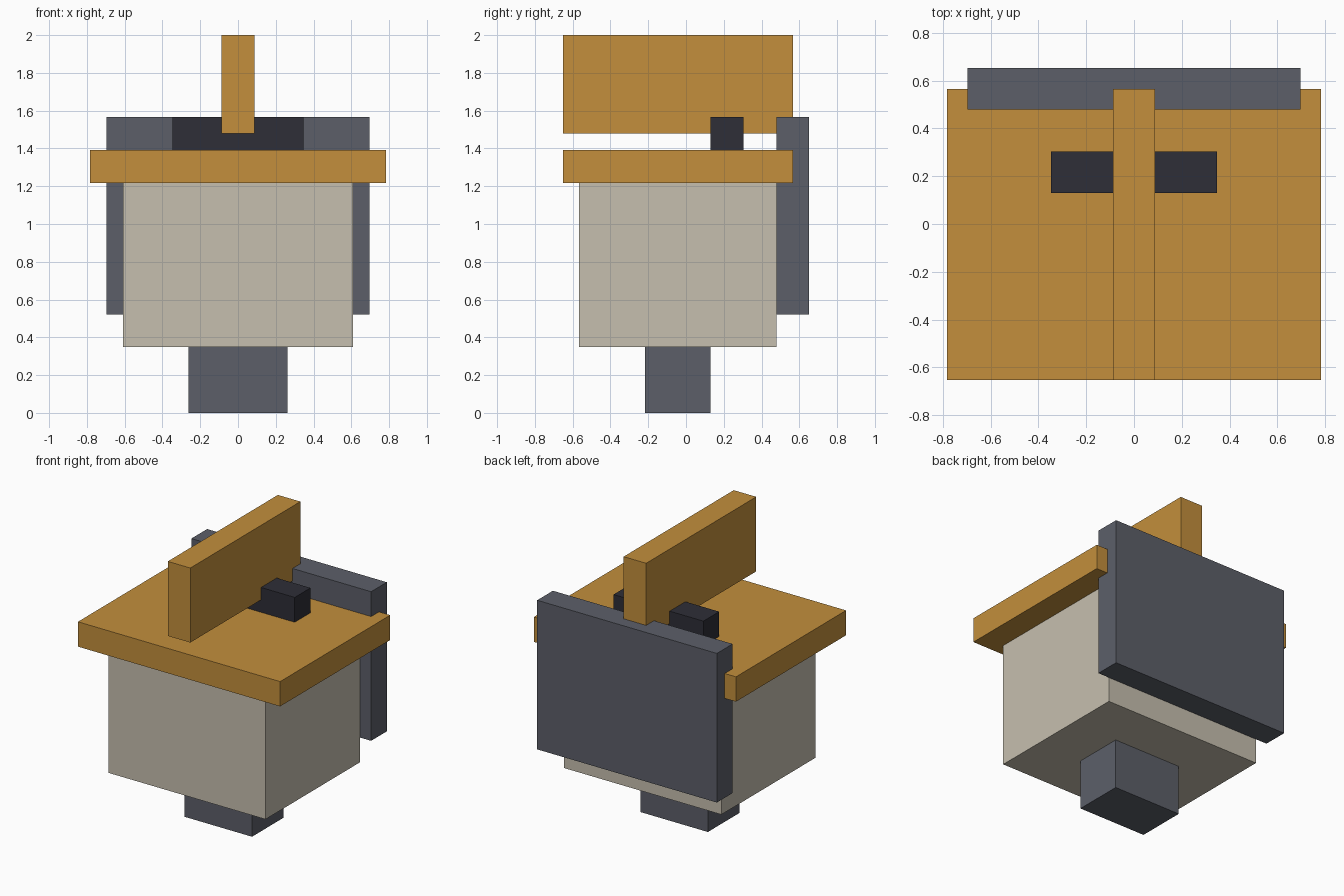
import bpy

if "Cube" in bpy.data.objects:
    bpy.data.objects.remove(bpy.data.objects["Cube"])

U = 2 / 23  # one block unit; the model is 23 units tall


def material(name, rgb):
    """Flat colour from 0-255 sRGB values."""
    def lin(c):
        c /= 255
        return c / 12.92 if c <= 0.04045 else ((c + 0.055) / 1.055) ** 2.4
    mat = bpy.data.materials.new(name)
    mat.diffuse_color = (*[lin(c) for c in rgb], 1)
    mat.use_nodes = True
    mat.node_tree.nodes["Principled BSDF"].inputs["Base Color"].default_value = mat.diffuse_color
    return mat


def box(name, half_width, y0, y1, z0, z1, mat):
    """Box symmetric in x, with extents in block units."""
    bpy.ops.mesh.primitive_cube_add(size=1)
    ob = bpy.context.object
    ob.name = name
    ob.location = (0, (y0 + y1) / 2 * U, (z0 + z1) / 2 * U)
    ob.scale = (2 * half_width * U, (y1 - y0) * U, (z1 - z0) * U)
    bpy.ops.object.transform_apply(location=True, rotation=False, scale=True)
    ob.data.materials.append(mat)
    return ob


ochre = material("ochre", (195, 143, 60))
stone = material("stone beige", (198, 191, 175))
slate = material("slate grey", (92, 95, 105))
dark = material("dark charcoal", (46, 46, 55))

box("neck", 3, -2.5, 1.5, 0, 4, slate)            # support post
box("head_block", 7, -6.5, 5.5, 4, 14, stone)     # main body
box("brim", 9, -7.5, 6.5, 14, 16, ochre)          # wide slab on top
box("back_panel", 8, 5.5, 7.5, 6, 18, slate)      # rear plate
box("cross_bar", 4, 1.5, 3.5, 16, 18, dark)       # bar carrying the crest
box("crest", 1, -7.5, 6.5, 17, 23, ochre)         # upright fin
